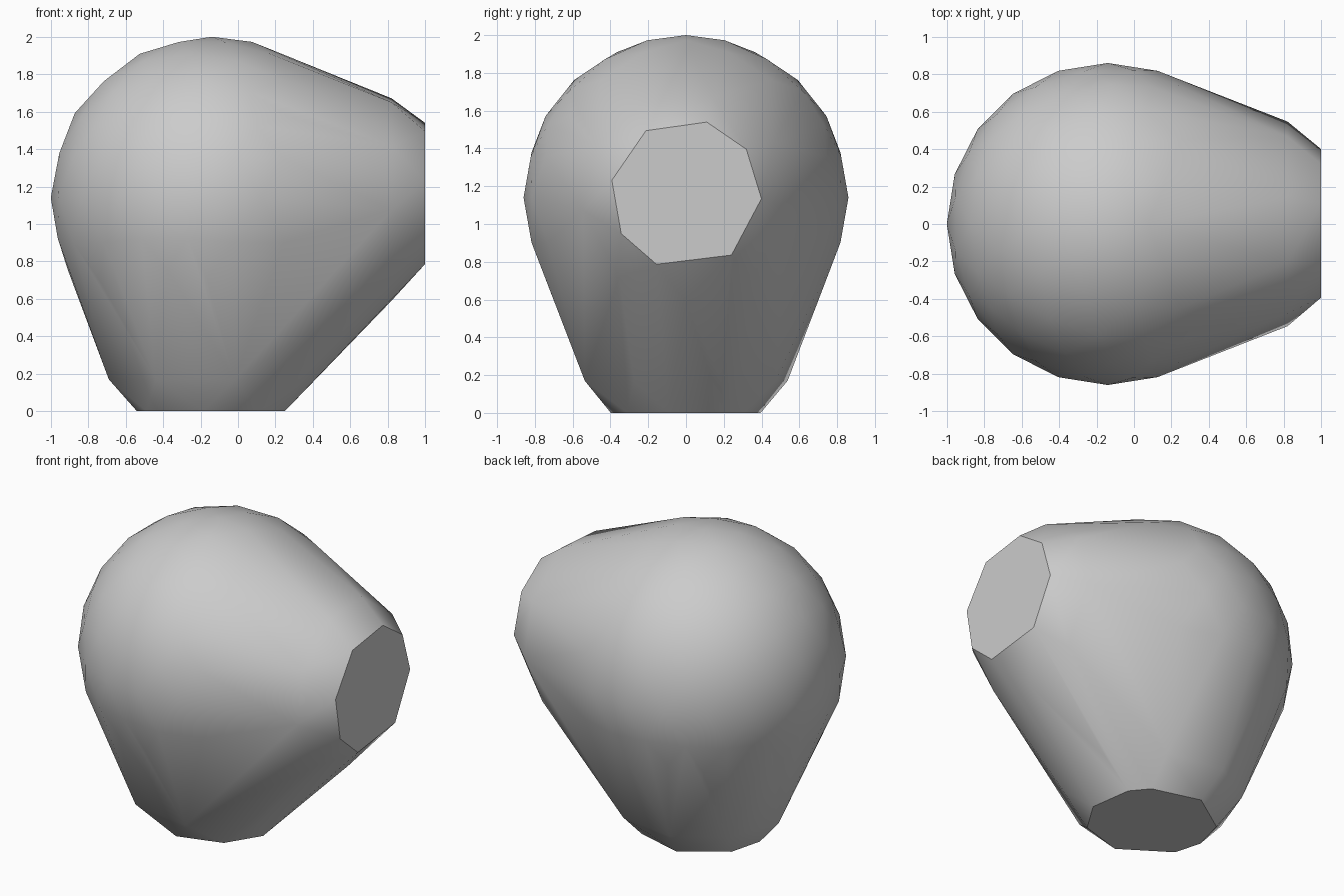
import bpy, bmesh, math
from mathutils import Vector, Matrix

cube = bpy.data.objects.get("Cube")
if cube:
    bpy.data.objects.remove(cube, do_unlink=True)

CENTRE = Vector((-0.14, 0, 1.14))
RADIUS = 0.86


def add_ring(bm, to_world, radius, degrees):
    """Corner points of a polygon in a plane placed by to_world."""
    for d in degrees:
        a = math.radians(d)
        bm.verts.new(to_world(radius * math.cos(a), radius * math.sin(a)))


bm = bmesh.new()

# Round bulb
bmesh.ops.create_icosphere(bm, subdivisions=3, radius=RADIUS,
                           matrix=Matrix.Translation(CENTRE))
bmesh.ops.delete(bm, geom=bm.edges[:], context='EDGES_FACES')

# Lower neck: flat end on the ground with a bevelled rim above it
add_ring(bm, lambda u, v: (CENTRE.x + u, v, 0), 0.4,
         (-51, -13, 29, 50, 99, 149, 182, 209, 264))
add_ring(bm, lambda u, v: (CENTRE.x + u, v, 0.17), 0.55,
         (180, 237, 283, 330, 20, 60, 102, 140))

# Side neck: flat end facing +x with a bevelled rim behind it
add_ring(bm, lambda u, v: (1, u, 1.155 + v), 0.4,
         (-53, -3, 37, 74, 122, 169, 211, 247))
add_ring(bm, lambda u, v: (0.82, u, CENTRE.z + v), 0.55,
         (75, 112, 150, 187, 230, 270, 310, 354, 32))

# Wrap one convex skin round the bulb and both necks
hull = bmesh.ops.convex_hull(bm, input=bm.verts[:])
bmesh.ops.delete(bm, geom=[v for v in bm.verts if not v.link_faces],
                 context='VERTS')
bmesh.ops.dissolve_limit(bm, angle_limit=math.radians(1),
                         verts=bm.verts[:], edges=bm.edges[:])
bmesh.ops.recalc_face_normals(bm, faces=bm.faces[:])

# Smooth skin with crisp edges round the two flat ends
for f in bm.faces:
    f.smooth = True
    if f.normal.x > 0.99 or f.normal.z < -0.99:
        for e in f.edges:
            e.smooth = False

mesh = bpy.data.meshes.new("elbow_body")
bm.to_mesh(mesh)
bm.free()

grey = bpy.data.materials.new("plain_grey")
grey.use_nodes = True
colour = (0.6, 0.6, 0.6, 1)
grey.diffuse_color = colour
grey.node_tree.nodes["Principled BSDF"].inputs["Base Color"].default_value = colour
mesh.materials.append(grey)

body = bpy.data.objects.new("elbow_body", mesh)
bpy.context.collection.objects.link(body)
